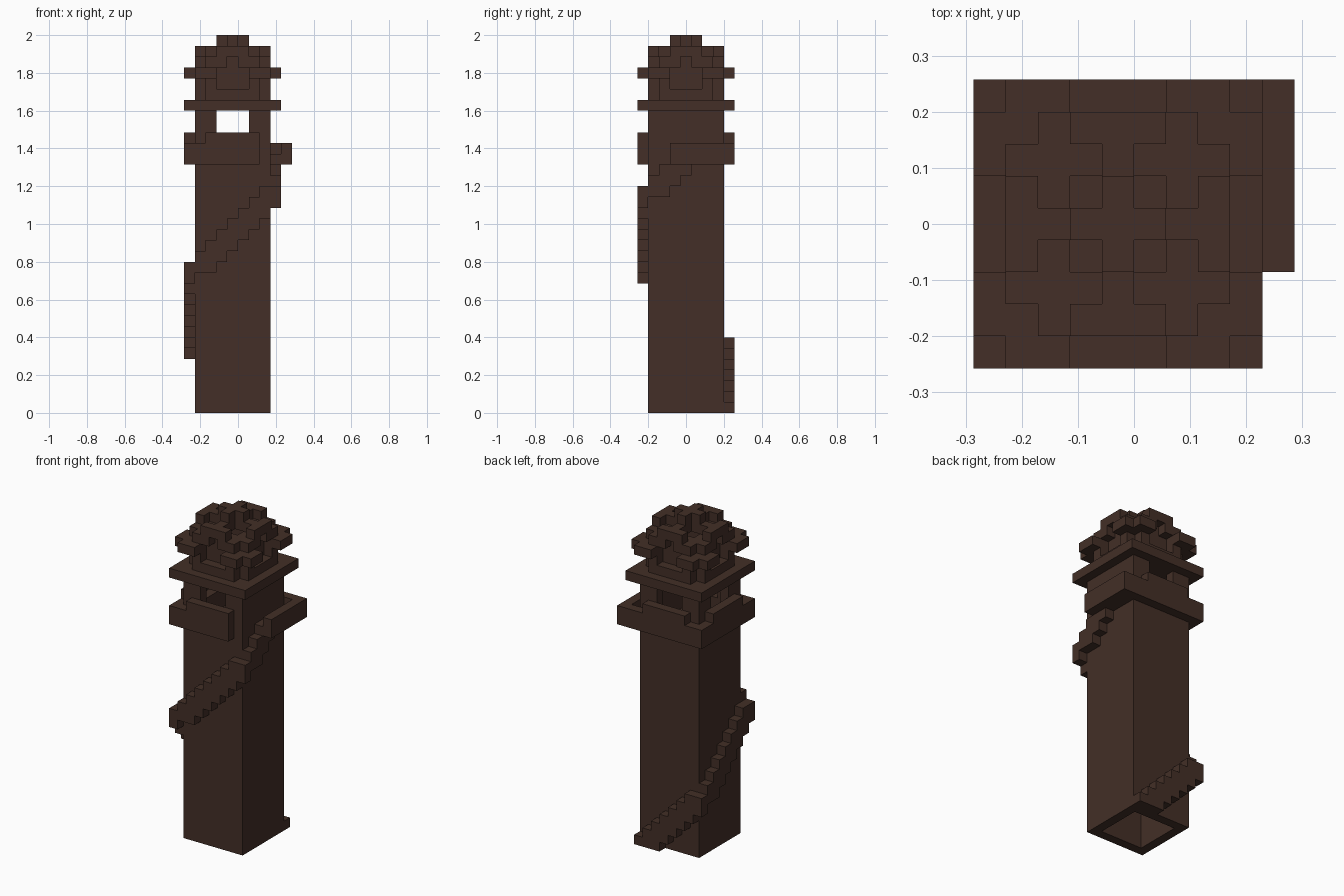
import bpy, bmesh
from mathutils import Vector

if "Cube" in bpy.data.objects:
    bpy.data.objects.remove(bpy.data.objects["Cube"], do_unlink=True)

U = 2 / 35                                   # block size
ORIGIN = Vector((-5 * U, -4.5 * U, 0))

wood = bpy.data.materials.new("dark_brown")
wood.use_nodes = True
BROWN = (0.056, 0.028, 0.02, 1)
wood.diffuse_color = BROWN
wood.node_tree.nodes["Principled BSDF"].inputs["Base Color"].default_value = BROWN


def box(x0, x1, y0, y1, z0, z1):
    """Set of block cells, upper limits excluded."""
    return {(x, y, z) for x in range(x0, x1) for y in range(y0, y1) for z in range(z0, z1)}


def around(cells):
    """Repeat cells on all four sides of the tower axis."""
    result = set()
    for x, y, z in cells:
        result |= {(x, y, z), (8 - y, x, z), (8 - x, 8 - y, z), (y, 8 - x, z)}
    return result


def build(name, cells):
    """Make one object from the exposed sides of the cells."""
    bm = bmesh.new()
    verts = {}
    for c in sorted(cells):
        for axis in range(3):
            for side in (0, 1):
                near = list(c)
                near[axis] += 2 * side - 1
                if tuple(near) in cells:
                    continue
                a, b = (axis + 1) % 3, (axis + 2) % 3
                ring = []
                for da, db in ((0, 0), (1, 0), (1, 1), (0, 1)):
                    p = list(c)
                    p[axis] += side
                    p[a] += da
                    p[b] += db
                    p = tuple(p)
                    if p not in verts:
                        verts[p] = bm.verts.new(ORIGIN + Vector(p) * U)
                    ring.append(verts[p])
                bm.faces.new(ring if side else ring[::-1])
    bmesh.ops.dissolve_limit(bm, angle_limit=0.01, verts=bm.verts[:], edges=bm.edges[:])
    mesh = bpy.data.meshes.new(name)
    bm.to_mesh(mesh)
    bm.free()
    mesh.materials.append(wood)
    bpy.context.collection.objects.link(bpy.data.objects.new(name, mesh))


# Hollow shaft with a floor under the lookout room
shaft = box(1, 8, 1, 8, 0, 28) - box(2, 7, 2, 7, 0, 22) - box(2, 7, 2, 7, 23, 28)
shaft -= box(3, 6, 0, 9, 25, 28)             # front and back openings
shaft -= box(0, 3, 3, 6, 25, 28)             # left-hand opening
build("tower_shaft", shaft)


# Staircase wrapping round the shaft, one flight per side
def flight(place, top, count=9, limit=24):
    cells = set()
    for n in range(count):
        high = top + min(n, 7)
        low = top - 2 + (n if n < 2 else n - 1)
        x, y = place(n)
        cells |= box(x, x + 1, y, y + 1, max(low, 0), min(high, limit))
    return cells


build("back_stairs", flight(lambda n: (8 - n, 8), 0))
build("side_stairs", flight(lambda n: (0, 8 - n), 7))
build("front_stairs", flight(lambda n: (n, 0), 14))
build("upper_stairs", flight(lambda n: (8, n), 21, 6))
build("landing", box(8, 9, 5, 8, 23, 24))

# Balcony railings with raised middles
build("front_railing", box(0, 7, 0, 1, 23, 25) | box(2, 7, 0, 1, 25, 26))
build("side_railing", box(0, 1, 1, 8, 23, 25) | box(0, 1, 2, 7, 25, 26))
build("back_railing", box(0, 10, 8, 9, 23, 25) | box(2, 7, 8, 9, 25, 26))
build("landing_railing", box(9, 10, 3, 8, 23, 25))

# Roof slab
build("roof_slab", box(0, 9, 0, 9, 28, 29))

# Lantern: rounded square wall, niches and a projecting cornice
lantern = box(1, 8, 1, 8, 29, 33) - around(box(1, 2, 1, 2, 29, 33))
lantern |= around(box(1, 8, 0, 1, 31, 32))
lantern |= around(box(1, 2, 1, 2, 31, 32))
lantern -= around(box(3, 6, 0, 2, 30, 32))
lantern -= around(box(4, 5, 1, 2, 32, 33))
lantern -= box(3, 6, 3, 6, 29, 33)
build("lantern", lantern)

# Crown: crossed ribs with wide ends and a small cross on top
build("crown_ribs", around(box(4, 5, 1, 8, 33, 34) | box(3, 6, 1, 2, 33, 34)))
build("crown_top", around(box(4, 5, 3, 6, 34, 35)))
